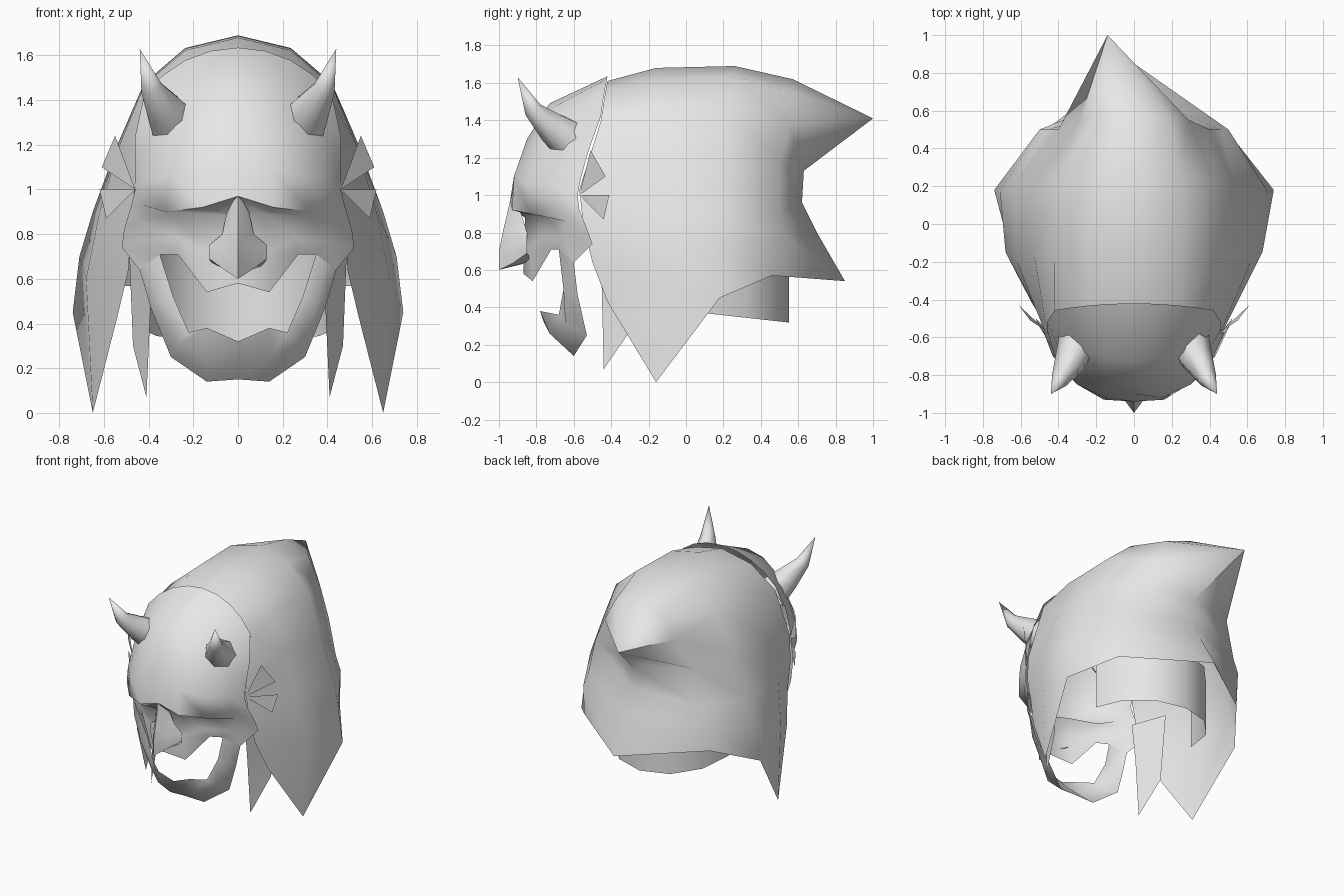
import bpy, bmesh, math
from mathutils import Vector

if "Cube" in bpy.data.objects:
    bpy.data.objects.remove(bpy.data.objects["Cube"], do_unlink=True)

grey = bpy.data.materials.new("plain_grey")
grey.use_nodes = True
grey.diffuse_color = (0.8, 0.8, 0.8, 1)
grey.node_tree.nodes["Principled BSDF"].inputs["Base Color"].default_value = grey.diffuse_color


def opposite(point):
    """Mirror a left side point; points on or past the middle stay put."""
    x, y, z = point
    return (-x, y, z) if x > 0 else (x, y, z)


def build(name, *grids, angle=65):
    """Skin each grid of points, add its mirror image and weld the seams."""
    bm = bmesh.new()
    for grid in grids:
        for side in (tuple, opposite):
            rows = [[bm.verts.new(side(point)) for point in row] for row in grid]
            for upper, lower in zip(rows, rows[1:]):
                for i in range(len(upper) - 1):
                    quad = [upper[i], upper[i + 1], lower[i + 1], lower[i]]
                    bm.faces.new(quad if side is tuple else quad[::-1])
    bmesh.ops.remove_doubles(bm, verts=bm.verts[:], dist=0.001)
    bm.normal_update()
    # Turn shells outward, away from their own middle
    middle = sum((v.co for v in bm.verts), Vector()) / len(bm.verts)
    outward = sum(f.normal.dot(f.calc_center_median() - middle) * f.calc_area() for f in bm.faces)
    if outward < 0:
        bmesh.ops.reverse_faces(bm, faces=bm.faces[:])
    mesh = bpy.data.meshes.new(name)
    bm.to_mesh(mesh)
    bm.free()
    mesh.materials.append(grey)
    obj = bpy.data.objects.new(name, mesh)
    bpy.context.collection.objects.link(obj)
    bpy.ops.object.select_all(action="DESELECT")
    obj.select_set(True)
    bpy.context.view_layer.objects.active = obj
    bpy.ops.object.shade_smooth_by_angle(angle=math.radians(angle))


def arch(degrees, y, top, radius=.52):
    """Point on a rounded arch over the head, sweeping forward at the sides."""
    turn = math.radians(degrees)
    x = radius * math.sin(turn)
    return (x, y - x * x / 5, top - radius + radius * math.cos(turn))


def rings(path, radii, sides=7):
    """Closed rings of points around a tapering path."""
    path = [Vector(point) for point in path]
    grid = []
    for i, (centre, radius) in enumerate(zip(path, radii)):
        along = path[min(i + 1, len(path) - 1)] - path[max(i - 1, 0)]
        turn = along.to_track_quat("Z", "Y")
        steps = [math.tau * (k % sides) / sides for k in range(sides + 1)]
        grid.append([centre + turn @ Vector((radius * math.cos(a), radius * math.sin(a), 0))
                     for a in steps])
    return grid


# Hair shell: an arched crown swept into a tuft, then side walls from front to back
tuft = (-.14, 1, 1.41)
crown = [[arch(a, -.42, 1.61), arch(a, -.16, 1.68), arch(a, .26, 1.69),
          arch(a * 1.5, .57, 1.62, radius=.29), tuft] for a in (0, 27, 54)]
walls = [
    [(.46, -.57, 1.03), (.53, -.16, 1.2), (.54, .2, 1.2), (.4, .5, 1.17), (0, .63, 1.13)],
    [(.48, -.55, .84), (.62, -.2, .9), (.65, .2, .9), (.46, .5, .9), (0, .62, .96)],
    [(.49, -.5, .64), (.68, -.15, .6), (.71, .17, .7), (.5, .5, .8), (0, .7, .8)],
    [(.54, -.42, .43), (.65, -.16, 0), (.74, .18, .45), (.52, .46, .57), (0, .85, .54)],
]
build("hair", crown + walls)

# Hanging lock in front of each side of the hair
lock_tip = (.41, -.44, .07)
build("front_lock", [
    [(.4, -.5, .8), (.49, -.25, .8)],
    [(.39, -.45, .5), (.47, -.28, .3)],
    [lock_tip, lock_tip],
])

# Short under layer curving around the nape
nape = [(.42 * math.cos(a), .1 + .45 * math.sin(a)) for a in (0, math.pi / 6, math.pi / 3, math.pi / 2)]
build("nape_hair", [[(x, y, .75) for x, y in nape],
                    [(x, y, .38 - y / 9) for x, y in nape]])

# Face shell, from hairline to upper lip, columns from the middle outward
hairline = [arch(13.5 * i, -.42, 1.635) for i in range(5)]
lip = [(0, -.87, .58), (.14, -.82, .54), (.27, -.72, .71), (.35, -.68, .71), (.44, -.6, .64)]
face = [
    hairline,
    [(0, -.73, 1.49), (.14, -.71, 1.47), (.26, -.67, 1.42), (.38, -.6, 1.34), (.46, -.52, 1.24)],
    [(0, -.85, 1.3), (.15, -.83, 1.27), (.28, -.77, 1.24), (.4, -.66, 1.2), (.46, -.56, 1.1)],
    [(0, -.9, 1.1), (.15, -.92, 1.1), (.3, -.85, 1.06), (.42, -.7, 1.04), (.46, -.58, 1)],
    [(0, -.94, .97), (.16, -.93, .92), (.32, -.83, .9), (.43, -.7, .93), (.48, -.57, .92)],
    [(0, -.86, .88), (.12, -.82, .89), (.3, -.74, .88), (.44, -.64, .86), (.51, -.53, .82)],
    [(0, -.87, .72), (.13, -.84, .72), (.26, -.77, .78), (.4, -.66, .77), (.52, -.5, .74)],
    lip,
]

# Jaw hoop below the open mouth: inner and outer edge with a bulge between
jaw_edges = [
    (lip[3], lip[4]),
    ((.29, -.65, .52), (.39, -.58, .47)),
    ((.22, -.68, .36), (.3, -.53, .25)),
    ((.14, -.78, .38), (.14, -.6, .14)),
    ((0, -.76, .32), (0, -.61, .15)),
]
bulge = Vector((.01, -.04, 0))
jaw = []
for inner, outer in jaw_edges:
    between = Vector(inner).lerp(Vector(outer), .5)
    if inner is not lip[3] and inner[0] > 0:
        between += bulge
    jaw.append([inner, between, outer])
build("face_mask", face, jaw)

# Hooked nose: thin bridge with nostrils flaring near the tip
build("nose", [
    [(0, -.94, .97), (.02, -.93, .95), (.05, -.88, .9)],
    [(0, -.98, .8), (.04, -.93, .8), (.07, -.85, .8)],
    [(0, -1, .7), (.06, -.92, .74), (.13, -.85, .75)],
    [(0, -1, .6), (.06, -.92, .64), (.13, -.85, .69)],
    [(0, -.88, .63), (.05, -.86, .64), (.11, -.83, .66)],
], angle=50)

# Curved horns growing out of the forehead
horn_path = [(.28, -.6, 1.28), (.33, -.71, 1.36), (.39, -.82, 1.46), (.44, -.9, 1.63)]
build("horns", rings(horn_path, (.12, .09, .05, 0)))

# Two pointed ear flaps on each side
root = (.46, -.57, 1)
build("ear_flaps",
      [[root, root], [(.55, -.51, 1.24), (.61, -.43, 1.1)]],
      [[root, root], [(.62, -.41, 1), (.59, -.44, .87)]], angle=10)
